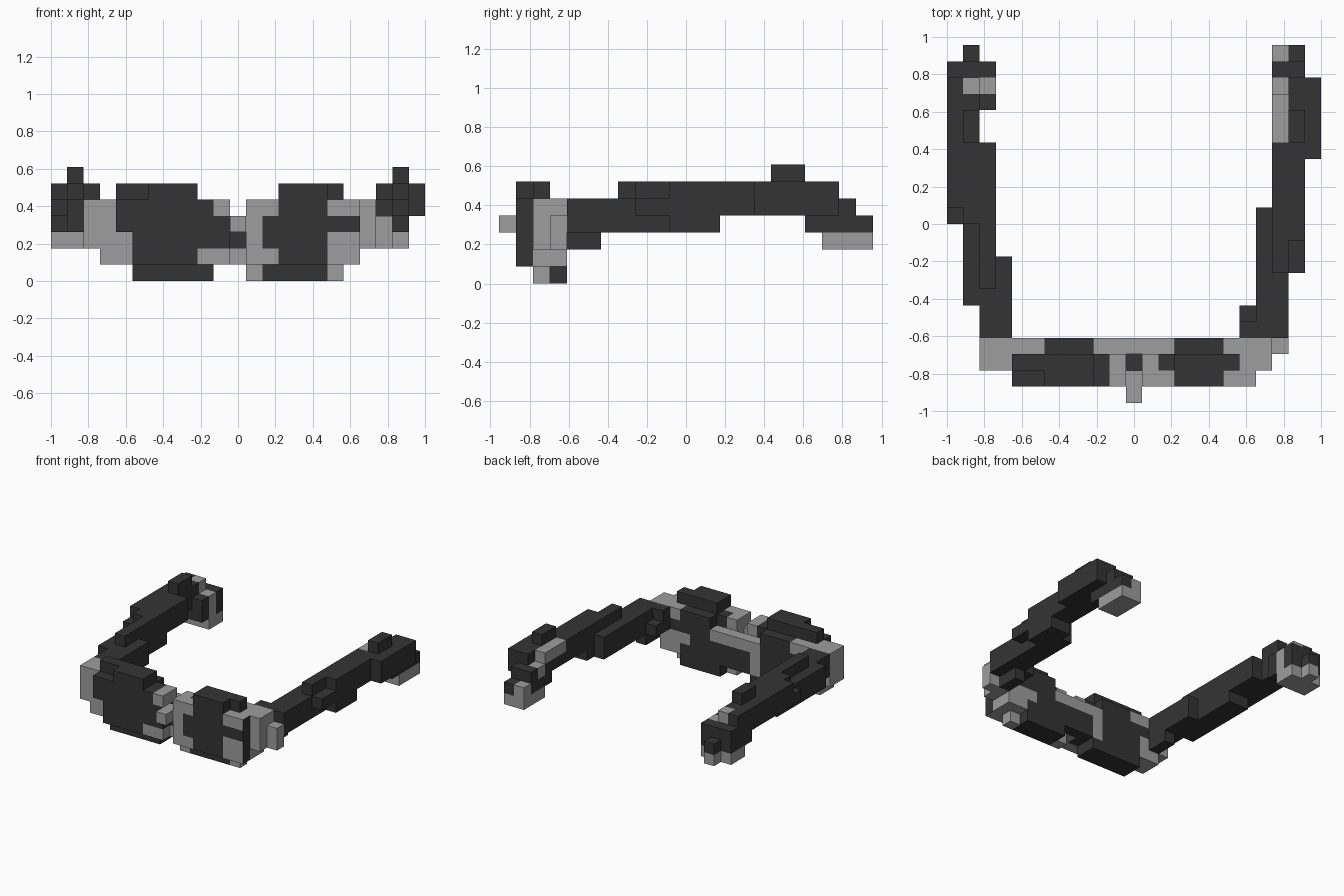
import bpy, bmesh
from mathutils import Vector

cube = bpy.data.objects.get("Cube")
if cube:
    bpy.data.objects.remove(cube, do_unlink=True)

U = 2 / 23            # block size
D, G = 0, 1           # dark, grey


def material(name, v):
    m = bpy.data.materials.new(name)
    m.use_nodes = True
    m.diffuse_color = (v, v, v, 1)
    b = m.node_tree.nodes["Principled BSDF"]
    b.inputs["Base Color"].default_value = (v, v, v, 1)
    b.inputs["Roughness"].default_value = 0.8
    return m


MATS = [material("charcoal", 0.034), material("mid grey", 0.34)]
DIRS = [(1, 0, 0), (-1, 0, 0), (0, 1, 0), (0, -1, 0), (0, 0, 1), (0, 0, -1)]


def build(name, boxes, side_rule=None):
    """Fill block ranges (colour, x0,x1, y0,y1, z0,z1 inclusive), later ones
    repaint earlier ones, and skin only the outer faces."""
    cells = {}
    for c, x0, x1, y0, y1, z0, z1 in boxes:
        for x in range(x0, x1 + 1):
            for y in range(y0, y1 + 1):
                for z in range(z0, z1 + 1):
                    cells[x, y, z] = c
    bm = bmesh.new()
    for (x, y, z), c in cells.items():
        mid = Vector((x - 11, y - 10.5, z + 0.5))
        for d in DIRS:
            if (x + d[0], y + d[1], z + d[2]) in cells:
                continue
            n = Vector(d)
            a = Vector((d[1], d[2], d[0]))
            b = n.cross(a)
            quad = [mid + (n + a * s + b * t) * 0.5
                    for s, t in ((-1, -1), (1, -1), (1, 1), (-1, 1))]
            f = bm.faces.new([bm.verts.new(p * U) for p in quad])
            f.material_index = side_rule(x, y, d, c) if side_rule else c
    bmesh.ops.remove_doubles(bm, verts=bm.verts, dist=1e-4)
    me = bpy.data.meshes.new(name)
    bm.to_mesh(me)
    bm.free()
    for m in MATS:
        me.materials.append(m)
    bpy.context.collection.objects.link(bpy.data.objects.new(name, me))


# Lens on the -x side with its grey rim and hinge corner
build("right_lens", [
    (D, 5, 9, 2, 3, 0, 0),
    (D, 5, 8, 1, 3, 1, 4), (D, 9, 9, 1, 2, 1, 4), (D, 10, 10, 1, 2, 1, 3),
    (D, 4, 4, 1, 3, 3, 4), (G, 4, 4, 2, 3, 1, 2),
    (D, 4, 8, 2, 2, 5, 5), (D, 6, 8, 1, 1, 5, 5),
    (G, 3, 3, 2, 3, 1, 4), (G, 2, 2, 2, 3, 2, 4),
    (G, 4, 5, 3, 3, 4, 4),
    (G, 9, 10, 1, 1, 1, 1), (G, 10, 10, 1, 2, 4, 4),
    (G, 9, 9, 3, 3, 1, 3), (D, 10, 10, 3, 3, 1, 2), (G, 10, 10, 3, 3, 3, 3),
])

# Lens on the +x side
build("left_lens", [
    (D, 13, 16, 2, 3, 0, 0),
    (D, 13, 17, 1, 3, 1, 3), (D, 14, 17, 1, 3, 4, 4), (D, 13, 13, 1, 2, 4, 4),
    (D, 14, 16, 1, 1, 5, 5), (D, 14, 17, 2, 2, 5, 5),
    (G, 12, 12, 2, 2, 0, 0), (G, 12, 12, 1, 2, 1, 4), (D, 12, 12, 3, 3, 1, 2),
    (G, 12, 13, 3, 3, 3, 3), (G, 13, 13, 1, 1, 1, 1), (G, 13, 13, 1, 1, 4, 4),
    (G, 17, 17, 2, 2, 0, 0), (G, 17, 17, 1, 3, 1, 2), (G, 17, 17, 1, 1, 4, 4),
    (G, 17, 17, 3, 3, 4, 4),
    (G, 18, 18, 1, 3, 1, 4), (D, 18, 18, 1, 1, 3, 3),
    (G, 19, 19, 2, 3, 2, 4), (G, 20, 20, 3, 3, 2, 3),
    (G, 16, 16, 3, 3, 2, 2),
], lambda x, y, d, c: D if d[0] == 1 and y == 1 and x >= 17 else c)

# Nose bridge
build("bridge", [
    (G, 11, 11, 0, 1, 3, 3), (G, 11, 11, 3, 3, 3, 3),
    (D, 11, 11, 2, 3, 2, 2), (G, 11, 11, 2, 2, 1, 1), (D, 11, 11, 3, 3, 1, 1),
])

# Temple arms step outward and upward toward the back
build("right_arm", [
    (D, 3, 3, 4, 5, 2, 4), (D, 3, 3, 6, 8, 3, 4),
    (D, 2, 2, 4, 12, 3, 4), (D, 2, 2, 13, 15, 4, 4), (D, 2, 2, 7, 15, 5, 5),
    (D, 1, 1, 6, 12, 3, 4), (D, 1, 1, 13, 17, 4, 4), (D, 1, 1, 11, 17, 5, 5),
    (D, 0, 0, 11, 17, 4, 4), (D, 0, 0, 12, 17, 5, 5),
    (D, 1, 1, 16, 17, 6, 6),
])
build("left_arm", [
    (D, 18, 18, 4, 4, 3, 4), (D, 18, 18, 5, 5, 3, 3),
    (D, 19, 19, 4, 5, 2, 4), (D, 19, 19, 6, 11, 3, 4),
    (D, 20, 20, 4, 12, 3, 4), (D, 20, 20, 13, 17, 4, 4), (D, 20, 20, 8, 15, 5, 5),
    (D, 21, 21, 8, 9, 4, 4), (D, 21, 21, 10, 12, 3, 5), (D, 21, 21, 13, 17, 4, 5),
    (D, 22, 22, 15, 17, 4, 5), (D, 21, 21, 16, 17, 6, 6),
    (G, 20, 20, 16, 17, 5, 5),
])

# Ear tips drop down at the end of each arm
build("right_ear_tip", [
    (D, 0, 1, 18, 19, 3, 5), (D, 0, 1, 20, 20, 3, 4),
    (D, 2, 2, 18, 20, 3, 4), (G, 2, 2, 19, 19, 3, 4), (G, 1, 1, 19, 19, 5, 5),
    (D, 1, 1, 21, 21, 3, 3), (G, 0, 2, 19, 20, 2, 2), (G, 1, 1, 21, 21, 2, 2),
])
build("left_ear_tip", [
    (D, 21, 21, 18, 19, 3, 5), (D, 21, 21, 20, 20, 3, 4),
    (D, 22, 22, 18, 19, 4, 5), (D, 20, 20, 18, 20, 3, 4),
    (G, 20, 20, 18, 18, 5, 5), (G, 20, 20, 19, 19, 4, 4),
    (G, 20, 20, 21, 21, 3, 3), (D, 21, 21, 21, 21, 3, 3),
    (G, 20, 21, 19, 21, 2, 2),
])
